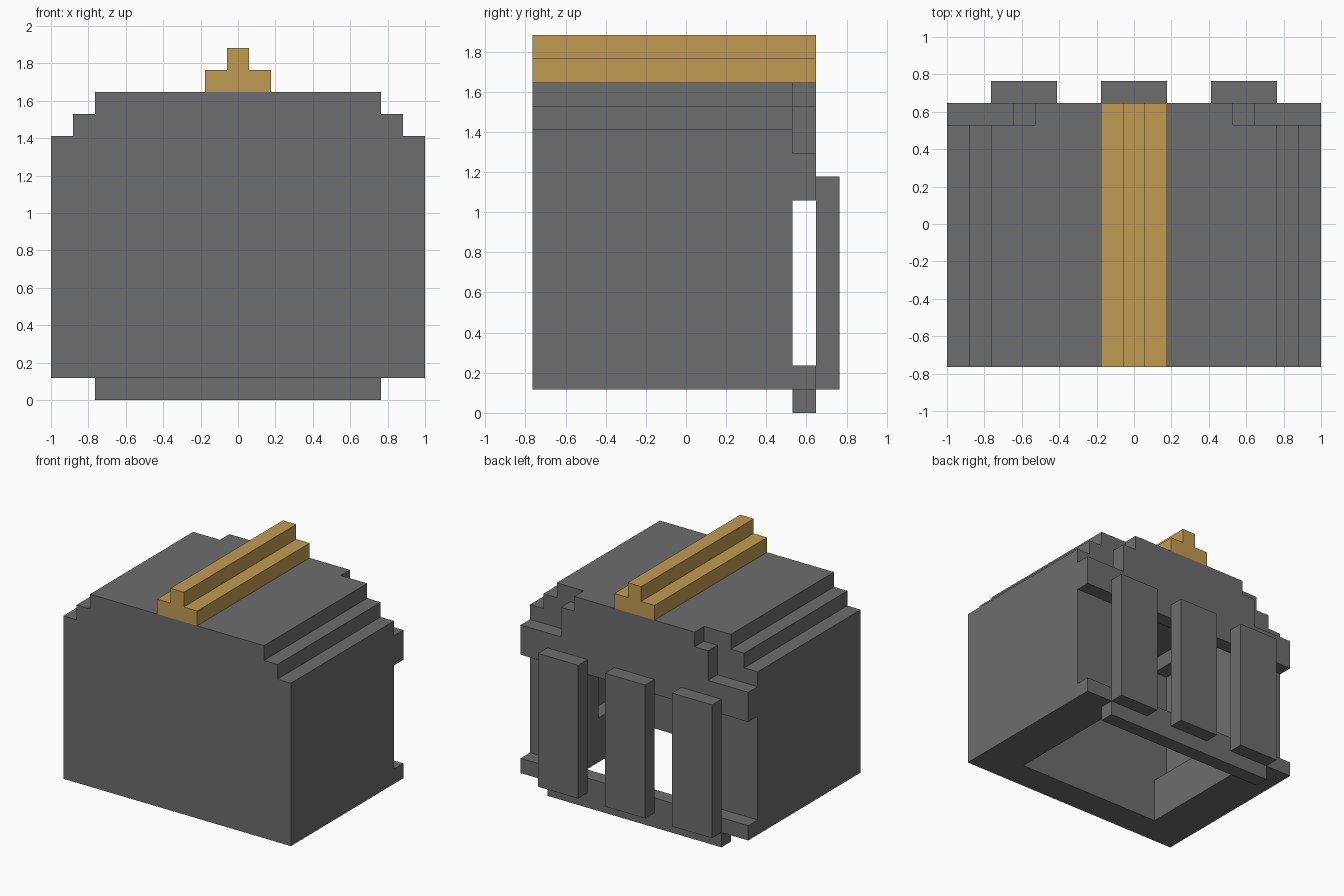
import bpy
import bmesh

cube = bpy.data.objects.get("Cube")
if cube:
    bpy.data.objects.remove(cube, do_unlink=True)

U = 2 / 17          # one block of the grid


def material(name, rgb):
    m = bpy.data.materials.new(name)
    m.use_nodes = True
    m.diffuse_color = (*rgb, 1)
    m.node_tree.nodes["Principled BSDF"].inputs["Base Color"].default_value = (*rgb, 1)
    return m


GREY = material("iron grey", (0.153, 0.153, 0.153))
GOLD = material("brass gold", (0.53, 0.33, 0.085))


def extrude(name, points, y0, y1, mat):
    """Extrude an (x, z) outline in block units from y0 to y1."""
    bm = bmesh.new()
    face = bm.faces.new([bm.verts.new((x * U, y0 * U, z * U)) for x, z in points])
    moved = bmesh.ops.extrude_face_region(bm, geom=[face])["geom"]
    verts = [v for v in moved if isinstance(v, bmesh.types.BMVert)]
    bmesh.ops.translate(bm, verts=verts, vec=(0, (y1 - y0) * U, 0))
    bmesh.ops.recalc_face_normals(bm, faces=bm.faces)
    me = bpy.data.meshes.new(name)
    bm.to_mesh(me)
    bm.free()
    me.materials.append(mat)
    ob = bpy.data.objects.new(name, me)
    bpy.context.collection.objects.link(ob)
    return ob


def mirrored(half):
    """Complete a right-hand outline with its reflection in x."""
    return half + [(-x, z) for x, z in reversed(half)]


def block(name, x0, x1, y0, y1, z0, z1, mat=GREY):
    return extrude(name, [(x0, z0), (x1, z0), (x1, z1), (x0, z1)], y0, y1, mat)


def cut(target, cutter):
    mod = target.modifiers.new("cut", 'BOOLEAN')
    mod.operation = 'DIFFERENCE'
    mod.solver = 'EXACT'
    mod.object = cutter
    cutter.hide_render = True
    bpy.context.view_layer.objects.active = target
    bpy.ops.object.modifier_apply(modifier=mod.name)
    bpy.data.objects.remove(cutter, do_unlink=True)


# Shell with stepped shoulders, hollow and open below and behind
shell = extrude("shell", mirrored([(8.5, 1), (8.5, 12), (7.5, 12), (7.5, 13),
                                   (6.5, 13), (6.5, 14)]), -6.5, 4.5, GREY)
cut(shell, block("cavity_cutter", -5.5, 5.5, -4.5, 5, 0, 13))
# Recesses in the inner side walls
cut(shell, block("recess_cutter", -6.5, 6.5, -4.5, 1.5, 4, 12))

# Stepped brow plate and chin bar behind the opening
extrude("brow_plate", mirrored([(8.5, 9), (8.5, 11), (5.5, 11), (5.5, 13),
                                (4.5, 13), (4.5, 14)]), 4.5, 5.5, GREY)
extrude("chin_bar", mirrored([(6.5, 0), (6.5, 1), (8.5, 1), (8.5, 2)]), 4.5, 5.5, GREY)

# Three upright slats
for name, x in (("right_slat", -5), ("middle_slat", 0), ("left_slat", 5)):
    block(name, x - 1.5, x + 1.5, 5.5, 6.5, 1, 10)

# Stepped crest along the top
extrude("crest", mirrored([(1.5, 14), (1.5, 15), (0.5, 15), (0.5, 16)]), -6.5, 5.5, GOLD)
